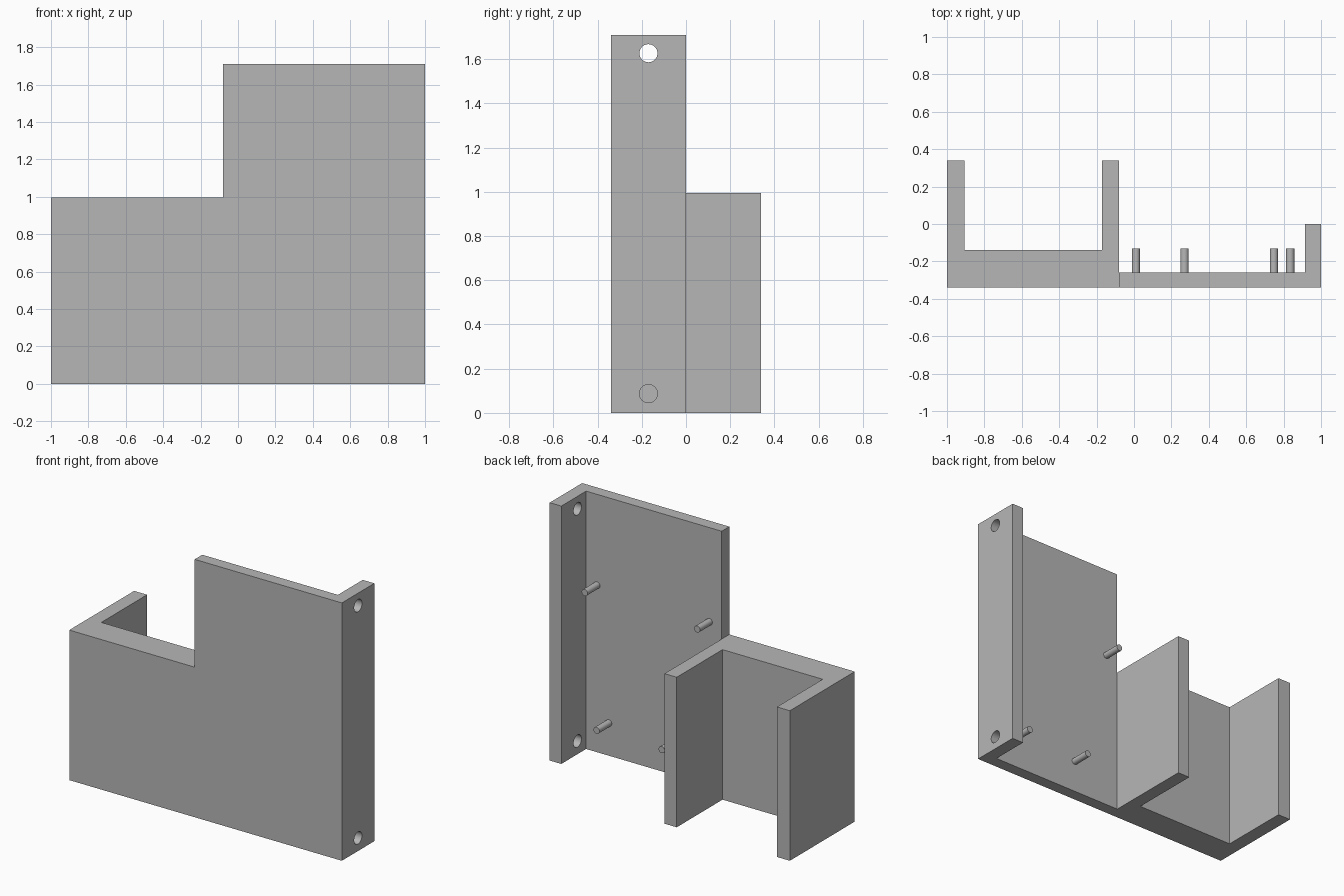
import bpy
import bmesh
from math import pi, radians

cube = bpy.data.objects.get("Cube")
if cube:
    bpy.data.objects.remove(cube)

# One plain grey for the whole bracket
grey = bpy.data.materials.new("plain grey")
grey.use_nodes = True
color = (0.47, 0.47, 0.47, 1)
grey.diffuse_color = color
grey.node_tree.nodes["Principled BSDF"].inputs["Base Color"].default_value = color

FRONT, HEIGHT, TRAY_HEIGHT = -0.34, 1.71, 0.995
SPLIT = -0.08          # where the tray meets the board plate
PLATE_BACK = -0.26
FLANGE_INNER = 0.915


def extrude_plan(name, outline, height):
    """Extrude a plan outline straight up from the ground."""
    bm = bmesh.new()
    face = bm.faces.new([bm.verts.new((x, y, 0)) for x, y in outline])
    top = bmesh.ops.extrude_face_region(bm, geom=[face])["geom"]
    bmesh.ops.translate(bm, vec=(0, 0, height),
                        verts=[v for v in top if isinstance(v, bmesh.types.BMVert)])
    bmesh.ops.recalc_face_normals(bm, faces=bm.faces)
    mesh = bpy.data.meshes.new(name)
    bm.to_mesh(mesh)
    bm.free()
    mesh.materials.append(grey)
    obj = bpy.data.objects.new(name, mesh)
    bpy.context.collection.objects.link(obj)
    return obj


def cylinder(name, radius, depth, location, rotation):
    bpy.ops.mesh.primitive_cylinder_add(vertices=32, radius=radius, depth=depth,
                                        location=location, rotation=rotation)
    obj = bpy.context.object
    obj.name = name
    obj.data.materials.append(grey)
    bpy.ops.object.shade_smooth_by_angle(angle=radians(30))
    return obj


# Open U-shaped holder
extrude_plan("holder_tray", [
    (-1, FRONT), (SPLIT, FRONT), (SPLIT, 0.34), (-0.17, 0.34),
    (-0.17, -0.14), (-0.905, -0.14), (-0.905, 0.34), (-1, 0.34)], TRAY_HEIGHT)

# Tall board plate with its side mounting flange
plate = extrude_plan("board_plate", [
    (SPLIT, FRONT), (1, FRONT), (1, 0), (FLANGE_INNER, 0),
    (FLANGE_INNER, PLATE_BACK), (SPLIT, PLATE_BACK)], HEIGHT)

# Screw holes through the flange
for label, z in (("lower", 0.087), ("upper", 1.627)):
    cutter = cylinder(label + "_hole_cutter", 0.041, 0.3,
                      (0.96, -0.17, z), (0, pi / 2, 0))
    cutter.hide_render = True
    cutter.hide_set(True)
    cutter.display_type = "WIRE"
    hole = plate.modifiers.new(label + "_hole", "BOOLEAN")
    hole.operation = "DIFFERENCE"
    hole.solver = "EXACT"
    hole.object = cutter

# Apply the cuts and remove the cutters
bpy.context.view_layer.update()
cut_mesh = bpy.data.meshes.new_from_object(
    plate.evaluated_get(bpy.context.evaluated_depsgraph_get()))
plate.modifiers.clear()
plate.data = cut_mesh
for obj in list(bpy.data.objects):
    if obj.name.endswith("_hole_cutter"):
        bpy.data.objects.remove(obj)

# Pegs that carry the board
PEG_TIP, EMBED = -0.13, 0.02
peg_start = PLATE_BACK - EMBED
for label, x, z in (("upper_left", 0.835, 1.108), ("upper_right", 0.01, 1.086),
                    ("lower_left", 0.748, 0.217), ("lower_right", 0.27, 0.217)):
    cylinder(label + "_peg", 0.022, PEG_TIP - peg_start,
             (x, (PEG_TIP + peg_start) / 2, z), (pi / 2, 0, 0))
